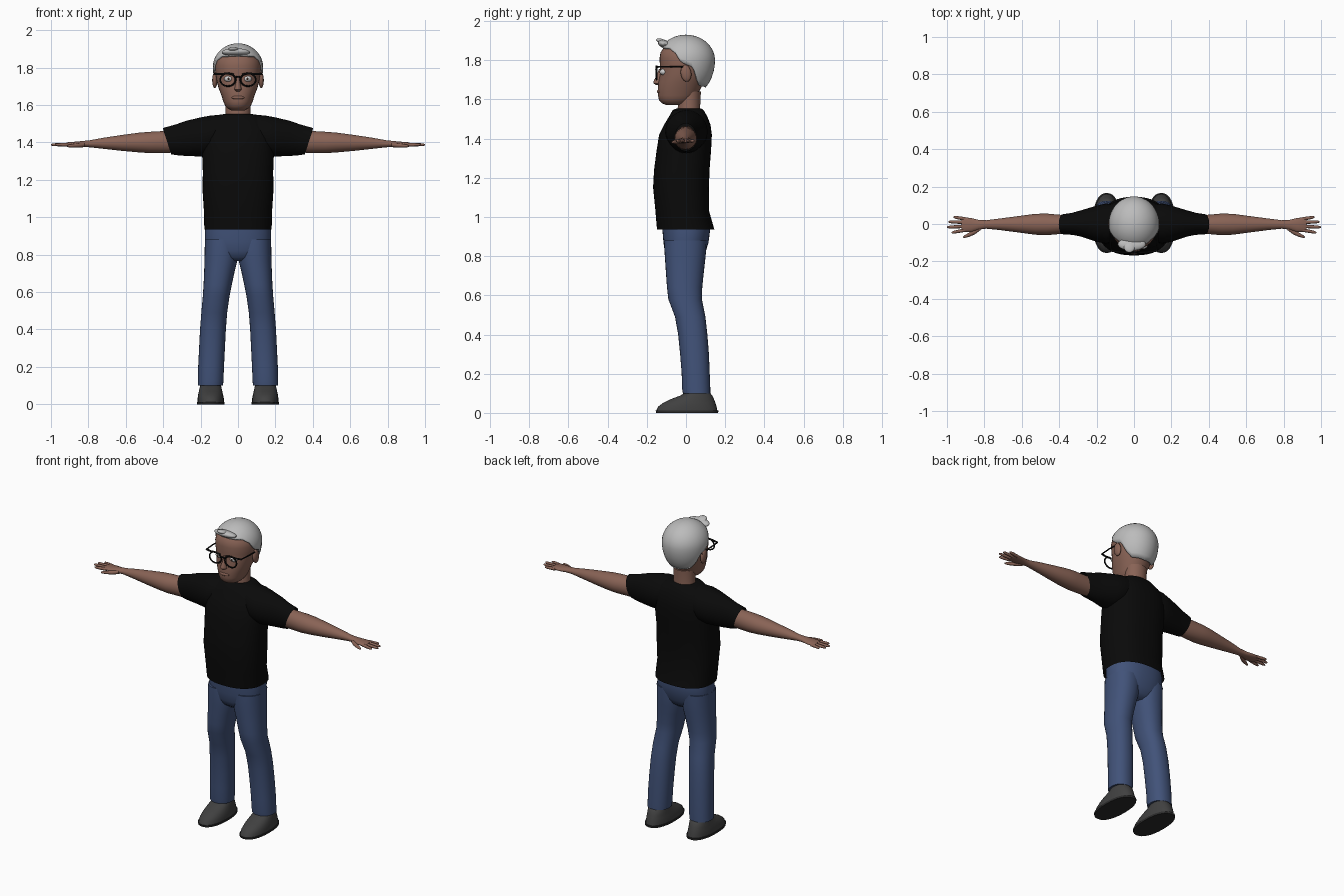
import bpy, bmesh, math
from mathutils import Matrix


def material(name, rgb):
    m = bpy.data.materials.new(name)
    m.diffuse_color = (*rgb, 1)
    return m


SKIN = material("skin", (0.25, 0.125, 0.092))
SHIRT = material("shirt_black", (0.003, 0.003, 0.003))
JEANS = material("jeans_blue", (0.053, 0.085, 0.19))
HAIR = material("hair_grey", (0.50, 0.50, 0.50))
SHOE = material("shoe_grey", (0.052, 0.052, 0.052))
SOLE = material("sole_dark", (0.025, 0.025, 0.025))
FRAME = material("frame_black", (0.004, 0.004, 0.004))
EYE = material("eye_white", (0.60, 0.60, 0.60))
PUPIL = material("pupil_brown", (0.03, 0.015, 0.01))


def finish(name, mesh, mat, mirror=False):
    mesh.materials.clear()
    mesh.materials.append(mat)
    ob = bpy.data.objects.new(name, mesh)
    bpy.context.collection.objects.link(ob)
    if mirror:
        ob.modifiers.new("mirror", "MIRROR")
    return ob


def from_bmesh(name, bm, mat, mirror=False):
    bmesh.ops.recalc_face_normals(bm, faces=bm.faces)
    mesh = bpy.data.meshes.new(name)
    bm.to_mesh(mesh)
    bm.free()
    return finish(name, mesh, mat, mirror)


def loft(name, rings, mat, axis="z", power=2.0, n=32, caps=(True, True), mirror=False, slant=0):
    """Rings are (position, a0, a1, b0, b1); a,b are x,y along z, or y,z along x.
    The last ring can be slanted."""
    bm = bmesh.new()
    loops = []
    for k, (t, a0, a1, b0, b1) in enumerate(rings):
        loop = []
        for i in range(n):
            c, s = math.cos(2 * math.pi * i / n), math.sin(2 * math.pi * i / n)
            u = math.copysign(abs(c) ** (2 / power), c) * (a1 - a0) / 2
            v = math.copysign(abs(s) ** (2 / power), s) * (b1 - b0) / 2
            a, b = (a0 + a1) / 2 + u, (b0 + b1) / 2 + v
            d = slant * v if k == len(rings) - 1 else 0
            loop.append(bm.verts.new((a, b, t + d) if axis == "z" else (t + d, a, b)))
        loops.append(loop)
    for p, q in zip(loops, loops[1:]):
        for i in range(n):
            j = (i + 1) % n
            bm.faces.new((p[i], p[j], q[j], q[i]))
    for flag, loop in zip(caps, (loops[0], loops[-1])):
        if flag:
            bm.faces.new(loop)
    return from_bmesh(name, bm, mat, mirror)


def ellipsoid(name, centre, size, mat, mirror=False, rot=0):
    bm = bmesh.new()
    m = Matrix.Translation(centre) @ Matrix.Rotation(rot, 4, "X") @ Matrix.Diagonal((*size, 1))
    bmesh.ops.create_uvsphere(bm, u_segments=20, v_segments=12, radius=1, matrix=m)
    return from_bmesh(name, bm, mat, mirror)


def tube(name, pts, r, mat, cyclic=False, mirror=False):
    cu = bpy.data.curves.new(name, "CURVE")
    cu.dimensions = "3D"
    cu.bevel_depth, cu.bevel_resolution, cu.use_fill_caps = r, 2, True
    sp = cu.splines.new("POLY")
    sp.points.add(len(pts) - 1)
    for p, co in zip(sp.points, pts):
        p.co = (*co, 1)
    sp.use_cyclic_u = cyclic
    tmp = bpy.data.objects.new("tmp", cu)
    bpy.context.collection.objects.link(tmp)
    dg = bpy.context.evaluated_depsgraph_get()
    mesh = bpy.data.meshes.new_from_object(tmp.evaluated_get(dg))
    bpy.data.objects.remove(tmp)
    return finish(name, mesh, mat, mirror)


# Shirt: torso and sleeves
torso = [(0.935, .180, -.148, .145), (1.03, .182, -.156, .118), (1.15, .190, -.168, .117),
         (1.24, .188, -.163, .120), (1.34, .192, -.150, .128), (1.42, .190, -.137, .132),
         (1.47, .180, -.112, .125), (1.51, .155, -.088, .110), (1.545, .105, -.068, .090),
         (1.553, .070, -.050, .078)]
loft("shirt_body", [(z, -h, h, f, b) for z, h, f, b in torso], SHIRT, power=2.4, n=40,
     caps=(False, True))
loft("sleeve", [(.09, -.085, .100, 1.36, 1.549), (.15, -.105, .110, 1.33, 1.543),
                (.20, -.095, .098, 1.325, 1.534), (.28, -.068, .074, 1.328, 1.515),
                (.33, -.058, .060, 1.332, 1.497), (.38, -.055, .052, 1.337, 1.477)],
     SHIRT, axis="x", caps=(True, False), mirror=True, slant=.32)

# Arms and hands
loft("arm", [(.28, -.050, .048, 1.355, 1.465), (.38, -.052, .048, 1.343, 1.462),
             (.47, -.060, .056, 1.343, 1.457), (.53, -.057, .054, 1.347, 1.452),
             (.62, -.045, .042, 1.355, 1.440), (.72, -.032, .029, 1.366, 1.425),
             (.79, -.025, .020, 1.374, 1.412), (.83, -.030, .022, 1.376, 1.408),
             (.87, -.042, .032, 1.376, 1.404), (.91, -.042, .036, 1.378, 1.401),
             (.922, -.036, .030, 1.381, 1.397)], SKIN, axis="x", mirror=True)
for label, y0, y1, tip in (("index", -.032, -.046, .975), ("middle", -.012, -.017, 1.0),
                           ("ring", .009, .012, .993), ("little", .027, .037, .965)):
    rings = []
    for f, r in ((0, .0095), (.5, .009), (.85, .0075), (.96, .005), (1, .002)):
        y = y0 + (y1 - y0) * f
        rings.append((.90 + (tip - .90) * f, y - r, y + r, 1.388 - r, 1.388 + r))
    loft(label + "_finger", rings, SKIN, axis="x", n=12, mirror=True)
loft("thumb", [(.82, -.032, -.005, 1.375, 1.400), (.85, -.055, -.026, 1.373, 1.396),
               (.88, -.068, -.045, 1.373, 1.393), (.905, -.075, -.060, 1.374, 1.388),
               (.913, -.073, -.067, 1.377, 1.384)], SKIN, axis="x", n=12, mirror=True)

# Jeans: hips and legs
loft("jeans_hips", [(.765, -.07, .07, -.065, .055), (.785, -.125, .125, -.092, .082),
                    (.82, -.165, .165, -.108, .100), (.87, -.177, .177, -.115, .115),
                    (.94, -.176, .176, -.121, .124), (1.0, -.172, .172, -.121, .110)],
     JEANS, power=2.3, n=40)
loft("jeans_leg", [(.10, .080, .215, -.016, .124), (.125, .078, .214, -.020, .124),
                   (.20, .075, .213, -.022, .121), (.30, .070, .208, -.030, .117),
                   (.40, .065, .203, -.040, .109), (.49, .058, .196, -.056, .099),
                   (.58, .045, .188, -.090, .081), (.64, .033, .184, -.097, .083),
                   (.71, .018, .181, -.102, .090), (.77, .003, .179, -.106, .097),
                   (.83, -.004, .178, -.110, .103), (.88, -.004, .177, -.110, .105)],
     JEANS, power=2.2, mirror=True)

# Shoes
loft("shoe_sole", [(0, .073, .219, -.152, .164), (.012, .072, .220, -.155, .166)],
     SOLE, power=2.3, mirror=True)
loft("shoe_upper", [(.012, .076, .216, -.152, .160), (.032, .076, .216, -.142, .156),
                    (.052, .080, .213, -.115, .150), (.070, .084, .209, -.078, .143),
                    (.088, .088, .205, -.030, .135), (.105, .092, .202, -.002, .120)],
     SHOE, power=2.2, mirror=True)

# Head and neck
loft("neck", [(1.50, -.075, .075, -.050, .078), (1.56, -.066, .066, -.042, .072),
              (1.64, -.066, .066, -.042, .076)], SKIN)
head = [(1.571, .035, -.100, -.020), (1.580, .054, -.122, .015), (1.597, .069, -.138, .040),
        (1.620, .079, -.143, .058), (1.655, .090, -.144, .075), (1.69, .104, -.141, .092),
        (1.73, .114, -.132, .108), (1.77, .120, -.133, .118), (1.81, .123, -.135, .122),
        (1.84, .117, -.130, .118), (1.865, .100, -.113, .105), (1.89, .075, -.085, .080),
        (1.91, .035, -.04, .04)]
loft("head", [(z, -h, h, f, b) for z, h, f, b in head], SKIN, power=2.15)
loft("nose", [(1.673, -.012, .012, -.152, -.12), (1.682, -.020, .020, -.166, -.11),
              (1.697, -.017, .017, -.164, -.11), (1.72, -.012, .012, -.151, -.11),
              (1.755, -.009, .009, -.138, -.11)], SKIN, n=16)
ellipsoid("lips", (0, -.138, 1.640), (.034, .011, .010), SKIN)
ellipsoid("ear", (.124, .0, 1.733), (.014, .027, .043), SKIN, mirror=True, rot=.15)
ellipsoid("eye", (.050, -.112, 1.740), (.024, .022, .017), EYE, mirror=True)
ellipsoid("pupil", (.050, -.130, 1.740), (.007, .006, .007), PUPIL, mirror=True)

# Hair: cap whose lower rim follows the hairline (degrees from the front, height)
HAIRLINE = [(0, 1.868), (50, 1.862), (68, 1.835), (80, 1.790), (92, 1.775), (104, 1.765),
            (116, 1.70), (130, 1.668), (180, 1.660)]


def rim(deg):
    for (d0, z0), (d1, z1) in zip(HAIRLINE, HAIRLINE[1:]):
        if deg <= d1:
            return z0 + (z1 - z0) * (deg - d0) / (d1 - d0)
    return HAIRLINE[-1][1]


bm = bmesh.new()
N, ROWS = 64, 14
top = bm.verts.new((0, 0, 1.93))
cols = []
for i in range(N):
    a = 2 * math.pi * i / N
    deg = math.degrees(min(a, 2 * math.pi - a))
    low = (rim(deg) - 1.80)
    end = math.acos(low / (.13 if low > 0 else .19))
    col = []
    for k in range(1, ROWS + 1):
        phi = end * k / ROWS
        c, s = math.cos(phi), math.sin(phi)
        col.append(bm.verts.new((.135 * s * math.sin(a), -.148 * s * math.cos(a),
                                 1.80 + (.13 if c > 0 else .19) * c)))
    cols.append(col)
for p, q in zip(cols, cols[1:] + cols[:1]):
    bm.faces.new((top, p[0], q[0]))
    for k in range(ROWS - 1):
        bm.faces.new((p[k], p[k + 1], q[k + 1], q[k]))
hair = from_bmesh("hair_cap", bm, HAIR)
sol = hair.modifiers.new("thickness", "SOLIDIFY")
sol.thickness, sol.offset = .012, -1
ellipsoid("hair_fringe", (-.012, -.108, 1.882), (.075, .036, .020), HAIR, rot=-.25)
ellipsoid("hair_quiff", (-.025, -.122, 1.896), (.030, .032, .012), HAIR, rot=-.3)

# Glasses
rim_pts = []
for i in range(28):
    a = 2 * math.pi * i / 28
    rim_pts.append((.054 + .041 * math.cos(a), -.150, 1.735 + .034 * math.sin(a)))
tube("glasses_rim", rim_pts, .0045, FRAME, cyclic=True, mirror=True)
tube("glasses_bridge", [(-.018, -.151, 1.747), (0, -.153, 1.752), (.018, -.151, 1.747)],
     .0045, FRAME)
tube("glasses_brow", [(.022, -.151, 1.763), (.054, -.151, 1.769), (.090, -.149, 1.766),
                      (.122, -.142, 1.766)], .0055, FRAME, mirror=True)
tube("glasses_temple", [(.122, -.144, 1.766), (.128, -.07, 1.766), (.127, .0, 1.765),
                        (.125, .02, 1.755)], .004, FRAME, mirror=True)

# Smooth shading with sharp rims
for ob in bpy.context.collection.objects:
    ob.select_set(True)
    bpy.context.view_layer.objects.active = ob
bpy.ops.object.shade_smooth_by_angle(angle=math.radians(50))
